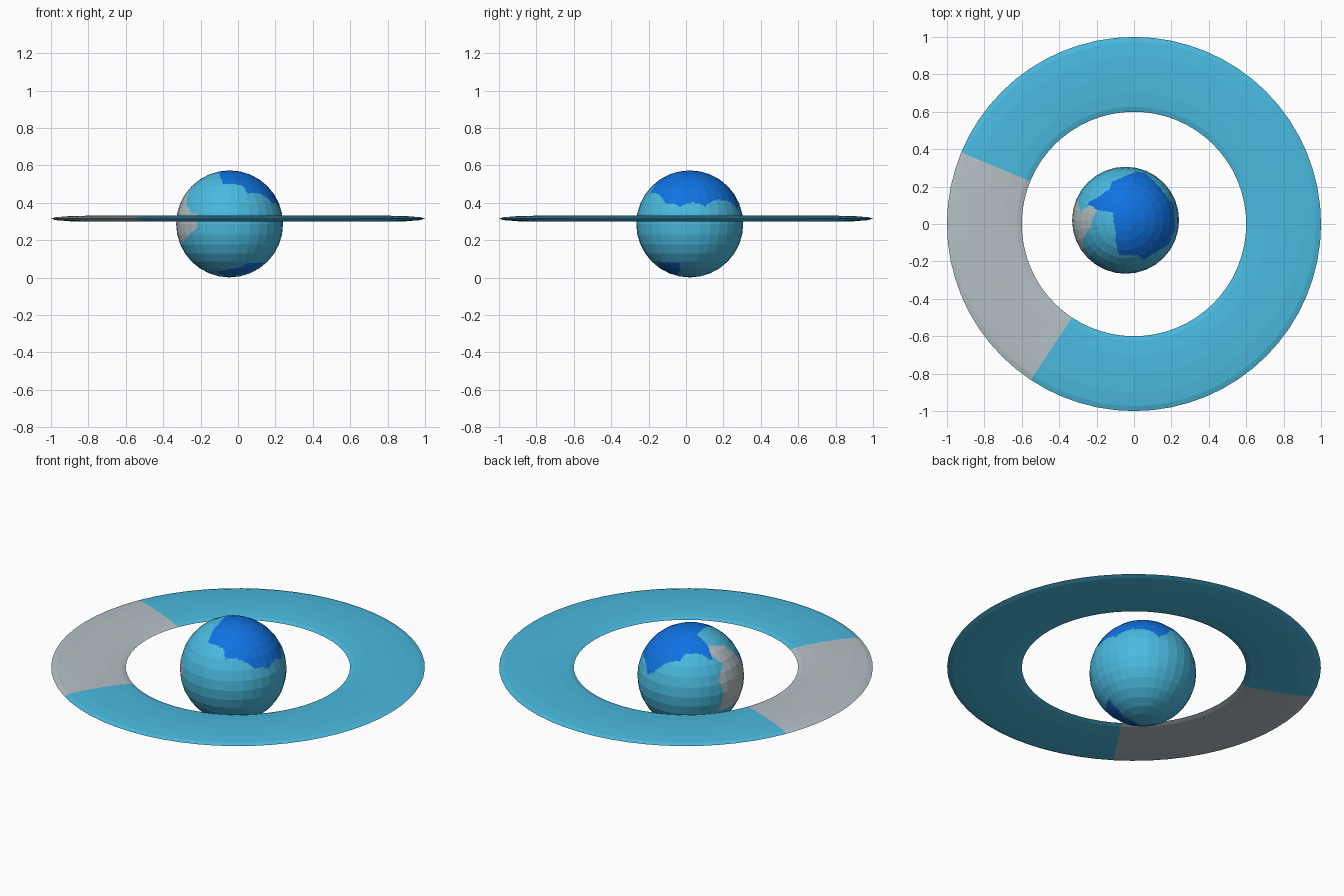
import bpy, bmesh, math
from mathutils import Vector

if "Cube" in bpy.data.objects:
    bpy.data.objects.remove(bpy.data.objects["Cube"])


def material(name, rgb):
    m = bpy.data.materials.new(name)
    m.diffuse_color = (*rgb, 1.0)
    m.use_nodes = True
    m.node_tree.nodes["Principled BSDF"].inputs["Base Color"].default_value = m.diffuse_color
    return m


MATS = [material("light_blue", (0.068, 0.49, 0.74)),
        material("deep_blue", (0.005, 0.17, 0.76)),
        material("pale_grey", (0.46, 0.53, 0.56))]
LIGHT, DEEP, GREY = range(3)


def finish(name, bm, location):
    bmesh.ops.recalc_face_normals(bm, faces=bm.faces)
    me = bpy.data.meshes.new(name)
    bm.to_mesh(me)
    bm.free()
    for m in MATS:
        me.materials.append(m)
    ob = bpy.data.objects.new(name, me)
    ob.location = location
    bpy.context.collection.objects.link(ob)
    return ob


def inside(poly, a, b):
    hit = False
    for (x1, y1), (x2, y2) in zip(poly, poly[1:] + poly[:1]):
        if (y1 > b) != (y2 > b) and a < x1 + (b - y1) * (x2 - x1) / (y2 - y1):
            hit = not hit
    return hit


# Patch outlines on the unit globe
NORTH = [(.80, -.46), (.93, -.18), (.90, .29), (.62, .65), (.36, .90), (.19, .91),
         (-.07, .80), (-.26, .72), (-.30, .58), (-.50, .44), (-.73, .32), (-.52, .19),
         (-.24, .15), (-.23, .03), (-.18, -.25), (-.19, -.36), (-.12, -.66),
         (.25, -.66), (.34, -.75), (.60, -.58)]            # seen from above (x, y)
SOUTH = [(.66, -.20), (.43, -.17), (.28, -.25), (0, -.20), (-.20, -.30), (-.22, -.42),
         (.05, -.54), (.28, -.56), (.33, -.61), (.57, -.40)]  # seen from below (x, y)
WEST = [(.32, -.37), (.30, 0), (.37, .28), (.15, .53), (.30, .70), (.18, .83),
        (-.15, .74), (-.43, .40), (-.66, .21), (-.78, .21), (-.80, -.07),
        (-.55, -.26), (-.20, -.38)]                        # seen from the left (y, z)


def globe_colour(d):
    if inside(NORTH if d.z > 0 else SOUTH, d.x, d.y):
        return DEEP
    if d.x < 0 and inside(WEST, d.y, d.z):
        return GREY
    return LIGHT


# Globe: faceted sphere, each facet split flat so the patches get fine edges
bm = bmesh.new()
bmesh.ops.create_uvsphere(bm, u_segments=32, v_segments=16, radius=0.286)
bmesh.ops.subdivide_edges(bm, edges=bm.edges[:], cuts=5, use_grid_fill=True)
for f in bm.faces:
    f.material_index = globe_colour(f.calc_center_median().normalized())
finish("globe", bm, (-0.045, 0.02, 0.287))

# Ring: flattened torus, cut along two radial lines to make the grey sector
SEG, SIDES = 64, 12
START, END = math.radians(157.5), math.radians(236.5)
bm = bmesh.new()
loops = []
for i in range(SEG):
    a = math.tau * i / SEG
    loop = []
    for j in range(SIDES):
        t = math.tau * j / SIDES
        r = 0.8 + 0.2 * math.cos(t)
        loop.append(bm.verts.new((r * math.cos(a), r * math.sin(a), 0.016 * math.sin(t))))
    loops.append(loop)
for i in range(SEG):
    p, q = loops[i], loops[(i + 1) % SEG]
    for j in range(SIDES):
        k = (j + 1) % SIDES
        bm.faces.new((p[j], q[j], q[k], p[k]))
for a in (START, END):
    bmesh.ops.bisect_plane(bm, geom=bm.verts[:] + bm.edges[:] + bm.faces[:],
                           plane_co=(0, 0, 0), plane_no=Vector((-math.sin(a), math.cos(a), 0)))
for f in bm.faces:
    c = f.calc_center_median()
    f.material_index = GREY if START < math.atan2(c.y, c.x) % math.tau < END else LIGHT
finish("ring", bm, (0, 0, 0.315))
